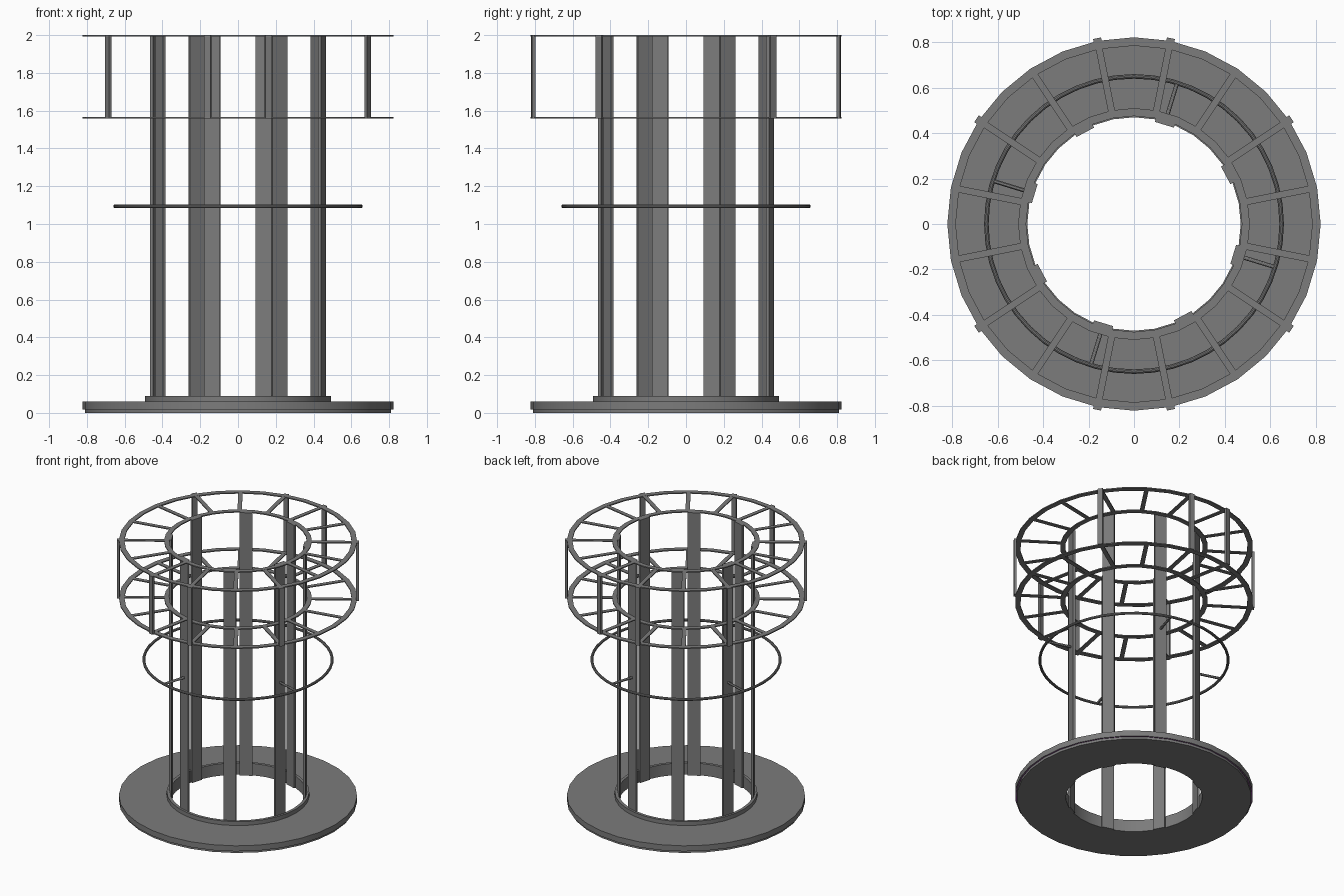
import bpy, bmesh
from math import sin, cos, radians, pi
from mathutils import Matrix

if "Cube" in bpy.data.objects:
    bpy.data.objects.remove(bpy.data.objects["Cube"])

SEG = 32


def make_material(name, color):
    mat = bpy.data.materials.new(name)
    mat.diffuse_color = color
    mat.use_nodes = True
    mat.node_tree.nodes["Principled BSDF"].inputs["Base Color"].default_value = mat.diffuse_color
    return mat


DARK = make_material("dark_grey", (0.2, 0.2, 0.2, 1))
PURPLE = make_material("purple", (0.25, 0.05, 0.3, 1))


def finish(name, bm, smooth=False, mat=DARK):
    bmesh.ops.recalc_face_normals(bm, faces=bm.faces)
    mesh = bpy.data.meshes.new(name)
    bm.to_mesh(mesh)
    bm.free()
    mesh.materials.append(mat)
    ob = bpy.data.objects.new(name, mesh)
    bpy.context.collection.objects.link(ob)
    if smooth:
        bpy.ops.object.select_all(action='DESELECT')
        ob.select_set(True)
        bpy.context.view_layer.objects.active = ob
        bpy.ops.object.shade_smooth_by_angle(angle=radians(30))
    return ob


def lathe(name, profile, seg=SEG, mat=DARK):
    """Revolve a closed (radius, z) profile around the z axis."""
    bm = bmesh.new()
    loops = []
    for i in range(seg):
        a = 2 * pi * i / seg
        loops.append([bm.verts.new((r * cos(a), r * sin(a), z)) for r, z in profile])
    n = len(profile)
    for i in range(seg):
        p, q = loops[i], loops[(i + 1) % seg]
        for j in range(n):
            k = (j + 1) % n
            bm.faces.new((p[j], q[j], q[k], p[k]))
    return finish(name, bm, True, mat)


def flat_ring(name, r0, r1, z0, z1, mat=DARK):
    return lathe(name, [(r0, z0), (r1, z0), (r1, z1), (r0, z1)], mat=mat)


def radial_box(name, angle, r0, r1, width, z0, z1):
    """Box spanning r0..r1 outward along the given angle."""
    bm = bmesh.new()
    m = (Matrix.Rotation(radians(angle), 4, 'Z')
         @ Matrix.Translation(((r0 + r1) / 2, 0, (z0 + z1) / 2))
         @ Matrix.Diagonal((r1 - r0, width, z1 - z0, 1)))
    bmesh.ops.create_cube(bm, size=1, matrix=m)
    return finish(name, bm)


# Base with stepped lower edge and raised collar
lathe("base", [(0.47, 0), (0.81, 0), (0.81, 0.018), (0.822, 0.018), (0.822, 0.06),
               (0.492, 0.06), (0.492, 0.09), (0.47, 0.09)])

# Thin coloured strip under the base rim
flat_ring("base_light_strip", 0.811, 0.816, 0.0172, 0.0195, PURPLE)

# Tall inner posts
for k in range(8):
    radial_box(f"inner_post_{k}", 28 + 45 * k, 0.457, 0.474, 0.088, 0.0, 2.0)

# Two spoked tiers: inner hoop, outer hoop and 16 spokes each
for tier, z in (("lower", 1.558), ("upper", 1.992)):
    flat_ring(f"{tier}_inner_hoop", 0.475, 0.51, z, z + 0.008)
    flat_ring(f"{tier}_outer_hoop", 0.785, 0.822, z, z + 0.008)
    for k in range(16):
        radial_box(f"{tier}_spoke_{k}", 11.25 + 22.5 * k, 0.495, 0.795, 0.03,
                   z + 0.0005, z + 0.0075)

# Short outer posts joining the tiers
for k, a in enumerate((33.75, 78.75, 101.25, 146.25)):
    for s in (1, -1):
        radial_box(f"outer_post_{k}_{'back' if s > 0 else 'front'}", s * a,
                   0.816, 0.834, 0.036, 1.558, 2.0)

# Middle handrail hoop
lathe("middle_hoop", [(0.65 + 0.01 * cos(2 * pi * i / 10), 1.094 + 0.01 * sin(2 * pi * i / 10))
                      for i in range(10)], 48)

# Four rods holding the middle hoop
for k in range(4):
    bm = bmesh.new()
    m = (Matrix.Rotation(radians(73 + 90 * k), 4, 'Z')
         @ Matrix.Translation((0.557, 0, 1.094)) @ Matrix.Rotation(pi / 2, 4, 'Y'))
    bmesh.ops.create_cone(bm, cap_ends=True, segments=12, radius1=0.009, radius2=0.009,
                          depth=0.18, matrix=m)
    finish(f"hoop_rod_{k}", bm, True)
